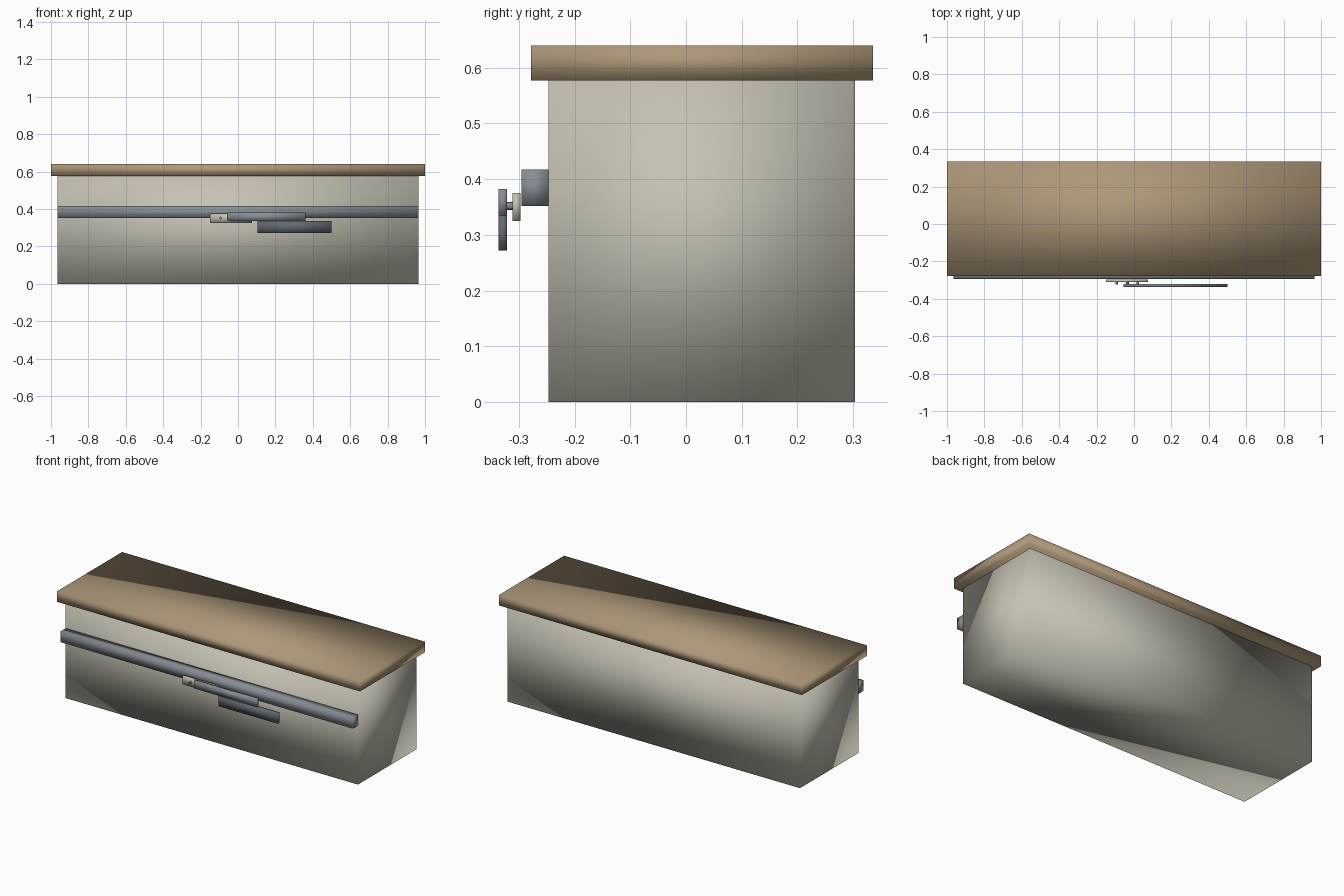
import bpy
from math import radians

default = bpy.data.objects.get("Cube")
if default:
    bpy.data.objects.remove(default, do_unlink=True)


def material(name, rgb):
    mat = bpy.data.materials.new(name)
    mat.use_nodes = True
    colour = (*rgb, 1.0)
    mat.diffuse_color = colour
    mat.node_tree.nodes["Principled BSDF"].inputs["Base Color"].default_value = colour
    return mat


cream = material("cream_paint", (0.56, 0.54, 0.45))
wood = material("tan_wood", (0.42, 0.31, 0.19))
steel = material("blue_grey_steel", (0.24, 0.27, 0.30))
dark = material("dark_grip", (0.12, 0.14, 0.16))
brass = material("pale_metal", (0.56, 0.52, 0.42))


def box(name, x, y, z, mat):
    """Softly shaded box given by its (min, max) range on each axis."""
    bpy.ops.mesh.primitive_cube_add(
        size=1, location=[(a + b) / 2 for a, b in (x, y, z)])
    obj = bpy.context.object
    obj.name = name
    obj.scale = [b - a for a, b in (x, y, z)]
    bpy.ops.object.transform_apply(location=False, rotation=False, scale=True)
    bpy.ops.object.shade_smooth()
    obj.data.materials.append(mat)
    return obj


# Cabinet and overhanging top
box("cabinet_body", (-0.965, 0.965), (-0.247, 0.303), (0, 0.577), cream)
box("top_slab", (-1, 1), (-0.278, 0.335), (0.577, 0.64), wood)

# Long rail across the front
box("front_rail", (-0.965, 0.965), (-0.295, -0.247), (0.352, 0.417), steel)

# Latch: back plate, arm and grip
box("latch_plate", (-0.15, 0.075), (-0.311, -0.297), (0.325, 0.375), brass)
box("latch_arm", (-0.055, 0.36), (-0.336, -0.321), (0.335, 0.382), steel)
box("latch_grip", (0.105, 0.5), (-0.336, -0.321), (0.272, 0.335), dark)

# Pins on the latch plate
for i, x in enumerate((-0.093, -0.035, 0.02)):
    bpy.ops.mesh.primitive_cylinder_add(
        vertices=12, radius=0.007, depth=0.012,
        location=(x, -0.317, 0.352), rotation=(radians(90), 0, 0))
    pin = bpy.context.object
    pin.name = f"latch_pin_{i + 1}"
    bpy.ops.object.shade_smooth_by_angle()
    pin.data.materials.append(steel)
